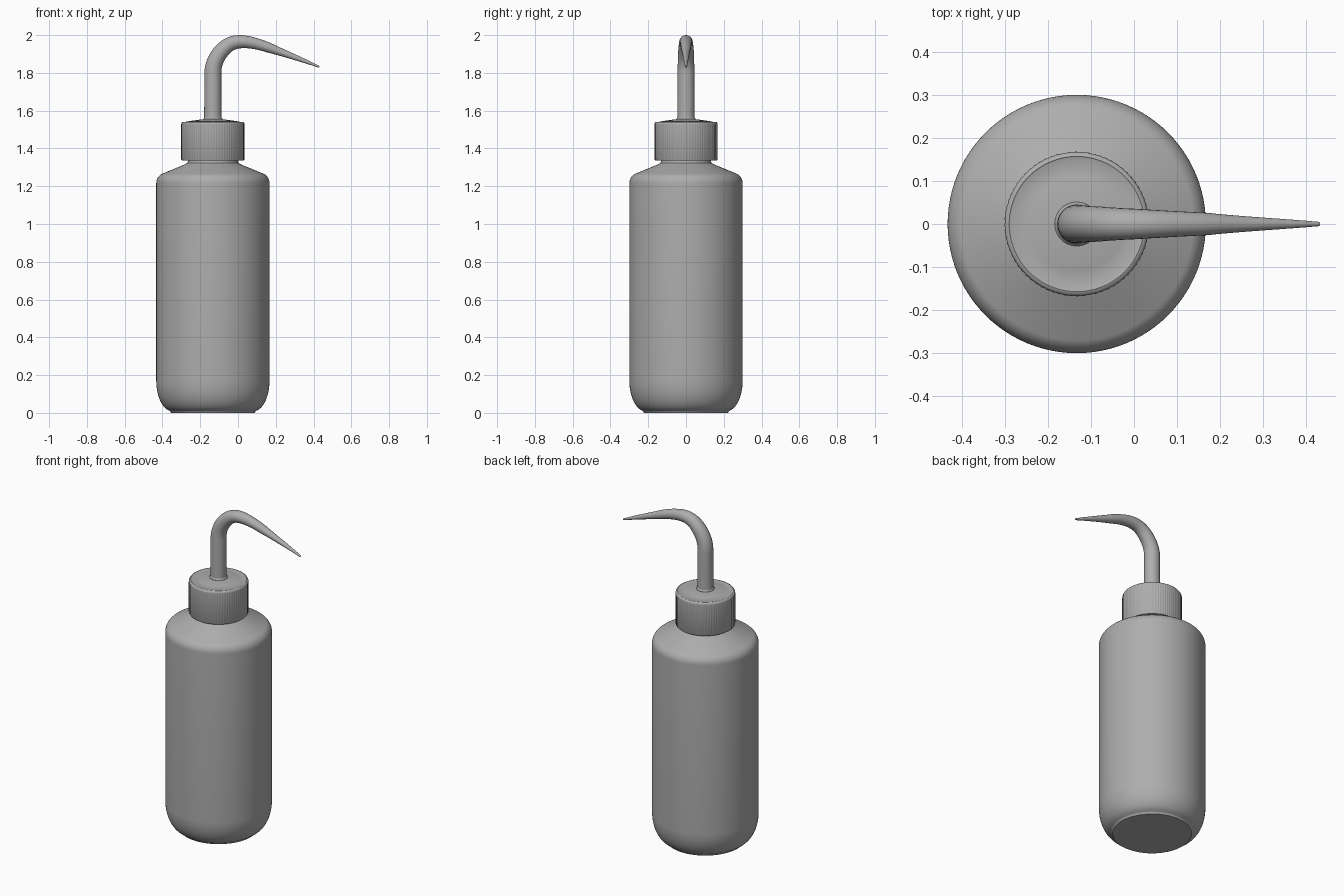
import bpy, bmesh
from math import sin, cos, pi, radians

if "Cube" in bpy.data.objects:
    bpy.data.objects.remove(bpy.data.objects["Cube"])

AXIS_X = -0.133

# Dark grey plastic shared by all parts
grey = bpy.data.materials.new("dark_grey_plastic")
grey.diffuse_color = (0.42, 0.42, 0.42, 1)
grey.use_nodes = True
grey.node_tree.nodes["Principled BSDF"].inputs["Base Color"].default_value = grey.diffuse_color


def smooth(ob, angle):
    bpy.ops.object.select_all(action='DESELECT')
    ob.select_set(True)
    bpy.context.view_layer.objects.active = ob
    bpy.ops.object.shade_smooth_by_angle(angle=radians(angle))


def arc(cx, cz, rx, rz, a0, a1, n):
    angles = [radians(a0 + (a1 - a0) * i / n) for i in range(n + 1)]
    return [(cx + rx * cos(a), cz + rz * sin(a)) for a in angles]


def lathe(name, profile, segs, rib=0.0, ribbed=(), angle=35):
    """Revolve (radius, z) points; rows listed in ribbed get alternating radius."""
    bm = bmesh.new()
    rings = []
    for row, (r, z) in enumerate(profile):
        ring = []
        for i in range(segs):
            rr = r - (rib if row in ribbed and i % 4 > 1 else 0)
            a = 2 * pi * i / segs
            ring.append(bm.verts.new((rr * cos(a) + AXIS_X, rr * sin(a), z)))
        rings.append(ring)
    for lo, hi in zip(rings, rings[1:]):
        for i in range(segs):
            j = (i + 1) % segs
            bm.faces.new((lo[i], lo[j], hi[j], hi[i]))
    bm.faces.new(rings[0][::-1])
    bm.faces.new(rings[-1])
    me = bpy.data.meshes.new(name)
    bm.to_mesh(me)
    bm.free()
    me.materials.append(grey)
    ob = bpy.data.objects.new(name, me)
    bpy.context.collection.objects.link(ob)
    smooth(ob, angle)
    return ob


# Bottle: foot, rounded base, straight wall, rounded shoulder, cone and neck
body = [(0.222, 0.0), (0.226, 0.008)]
body += arc(0.215, 0.172, 0.085, 0.163, -80, 0, 12)
body += arc(0.25, 1.215, 0.05, 0.055, 0, 66, 8)
body += [(0.15, 1.315), (0.136, 1.323), (0.133, 1.33), (0.133, 1.40)]
lathe("bottle_body", body, 96)

# Screw cap with fine vertical ribs and a slightly domed top
cap = [(0.135, 1.335), (0.163, 1.335), (0.168, 1.342), (0.168, 1.526),
       (0.167, 1.533), (0.163, 1.539), (0.157, 1.541), (0.154, 1.539),
       (0.11, 1.547), (0.05, 1.555)]
lathe("screw_cap", cap, 288, rib=0.002, ribbed=(2, 3), angle=50)

# Small collar flaring into the spout
lathe("spout_collar", [(0.052, 1.545), (0.051, 1.557), (0.047, 1.561), (0.045, 1.567)], 48)

# Bent tapering spout: (x, z, handle dx, handle dz, radius)
path = [(AXIS_X, 1.545, 0, 0.05, 0.046),
        (AXIS_X, 1.80, 0, 0.05, 0.045),
        (-0.085, 1.918, 0.024, 0.026, 0.041),
        (0.01, 1.965, 0.045, 0.002, 0.035),
        (0.17, 1.931, 0.06, -0.022, 0.026),
        (0.43, 1.832, 0.08, -0.034, 0.005)]
cu = bpy.data.curves.new("spout", 'CURVE')
cu.dimensions = '3D'
cu.bevel_depth = 1.0
cu.bevel_resolution = 10
cu.resolution_u = 10
cu.use_fill_caps = True
cu.materials.append(grey)
sp = cu.splines.new('BEZIER')
sp.bezier_points.add(len(path) - 1)
for p, (x, z, dx, dz, r) in zip(sp.bezier_points, path):
    p.handle_left_type = p.handle_right_type = 'FREE'
    p.co = (x, 0, z)
    p.handle_left = (x - dx, 0, z - dz)
    p.handle_right = (x + dx, 0, z + dz)
    p.radius = r
spout = bpy.data.objects.new("spout", cu)
bpy.context.collection.objects.link(spout)
bpy.ops.object.select_all(action='DESELECT')
spout.select_set(True)
bpy.context.view_layer.objects.active = spout
bpy.ops.object.convert(target='MESH')
smooth(bpy.context.view_layer.objects.active, 40)
